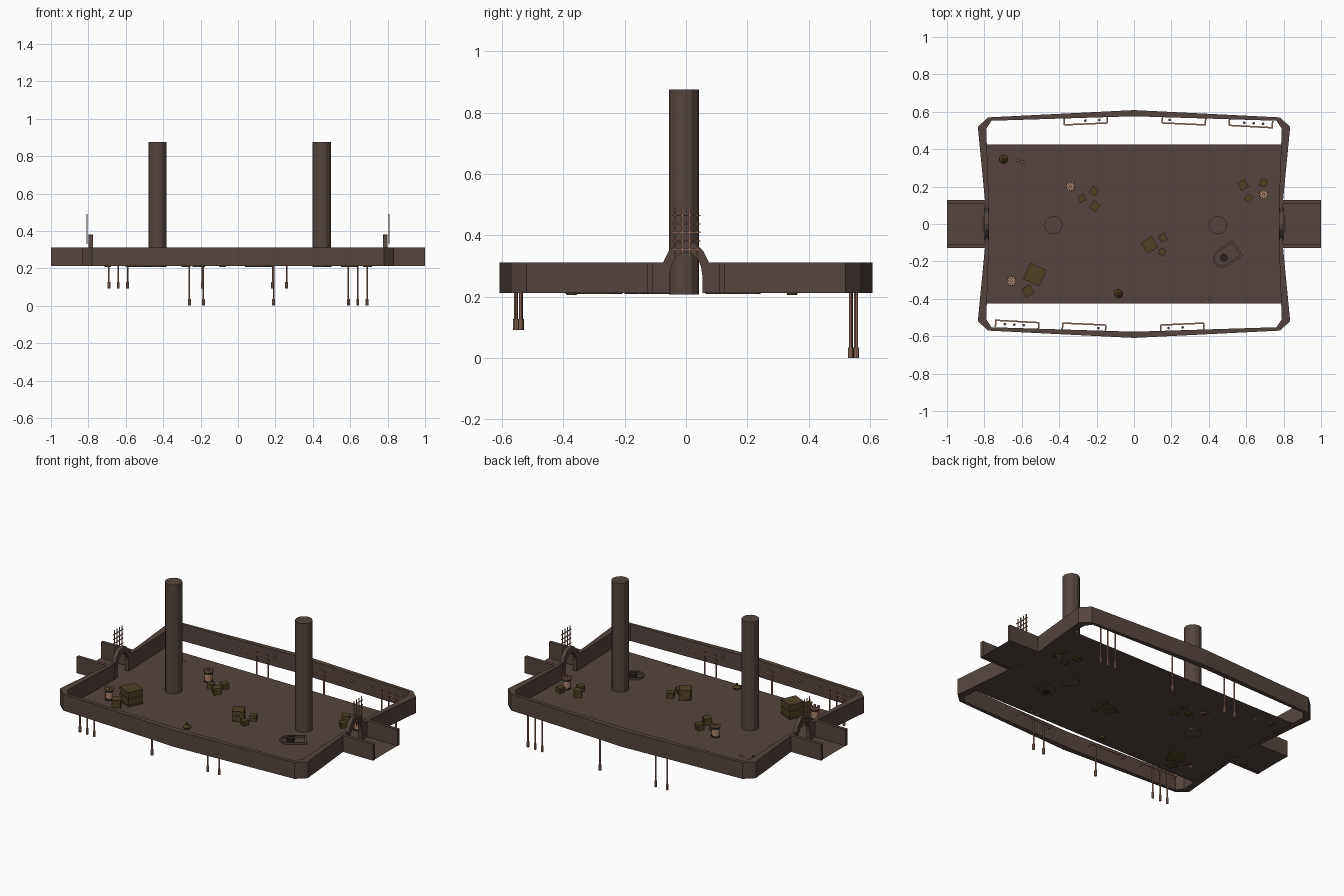
import bpy, bmesh, math
from mathutils import Matrix

if "Cube" in bpy.data.objects:
    bpy.data.objects.remove(bpy.data.objects["Cube"])

def mat(name, c):
    m = bpy.data.materials.new(name)
    m.diffuse_color = (*c, 1)
    m.use_nodes = True
    m.node_tree.nodes["Principled BSDF"].inputs["Base Color"].default_value = m.diffuse_color
    return m

STONE = mat("brown_stone", (0.089, 0.060, 0.050))
COPPER = mat("copper", (0.40, 0.22, 0.15))
OLIVE = mat("olive_wood", (0.078, 0.055, 0.018))
DARK = mat("dark_iron", (0.026, 0.018, 0.015))
Z0, Z1 = 0.212, 0.312          # floor level and wall top

def finish(name, bm, m):
    bmesh.ops.recalc_face_normals(bm, faces=bm.faces)
    me = bpy.data.meshes.new(name)
    bm.to_mesh(me)
    bm.free()
    me.materials.append(m)
    ob = bpy.data.objects.new(name, me)
    bpy.context.collection.objects.link(ob)
    return ob

def prism(bm, pts, vec):
    f = bm.faces.new([bm.verts.new(p) for p in pts])
    if vec:
        r = bmesh.ops.extrude_face_region(bm, geom=[f])
        vs = [v for v in r["geom"] if isinstance(v, bmesh.types.BMVert)]
        bmesh.ops.translate(bm, verts=vs, vec=vec)

def box(bm, c, s, rot=0):
    bmesh.ops.create_cube(bm, size=1, matrix=Matrix.Translation(c)
                          @ Matrix.Rotation(rot, 4, 'Z') @ Matrix.Diagonal((*s, 1)))

def cyl(bm, x, y, za, zb, r, r2=None, n=12):
    bmesh.ops.create_cone(bm, cap_ends=True, segments=n, radius1=r, radius2=r if r2 is None else r2,
                          depth=zb - za, matrix=Matrix.Translation((x, y, (za + zb) / 2)))

# floor slab with the two channel beds
q = [(0.79, 0.425), (0.78, 0.125), (1, 0.125)]
half = q + [(x, -y) for x, y in reversed(q)]
bm = bmesh.new()
prism(bm, [(x, y, Z0 + 0.002) for x, y in half + [(-x, -y) for x, y in half]], None)
finish("floor", bm, STONE)

# perimeter wall: one quarter mirrored on both axes
quarter = [(0, 0.609), (0.78, 0.57), (0.835, 0.52), (0.797, 0.127), (1, 0.127), (1, 0.107),
           (0.795, 0.107), (0.795, 0.07), (0.778, 0.07), (0.776, 0.13), (0.79, 0.51), (0.762, 0.552), (0, 0.576)]
bm = bmesh.new()
prism(bm, [(x, y, Z0) for x, y in quarter], (0, 0, Z1 - Z0))
wall = finish("perimeter_wall", bm, STONE)
md = wall.modifiers.new("mirror", 'MIRROR')
md.use_axis = (True, True, False)

# tall columns
for i, x in enumerate((-0.43, 0.448)):
    bm = bmesh.new()
    cyl(bm, x, -0.006, 0.207, 0.876, 0.049, n=12)
    finish("column_%d" % i, bm, STONE)

# gate arches and raised grates
for s, side in ((-1, "left"), (1, "right")):
    def arc(w, top):
        return [(w * math.cos(a), 0.27 + (top - 0.27) * math.sin(a))
                for a in (math.pi * k / 8 for k in range(9))]
    outline = [(0.085, Z0)] + arc(0.08, 0.382) + [(-0.085, Z0), (-0.053, Z0)]
    outline += list(reversed(arc(0.053, 0.345))) + [(0.053, Z0)]
    bm = bmesh.new()
    prism(bm, [(s * 0.775, y, z) for y, z in outline], (s * 0.023, 0, 0))
    finish("gate_arch_" + side, bm, STONE)
    bm = bmesh.new()
    for y in (-0.036, -0.012, 0.012, 0.036):
        box(bm, (s * 0.807, y, 0.41), (0.005, 0.004, 0.16))
    for z in (0.355, 0.382, 0.41, 0.437, 0.465):
        box(bm, (s * 0.807, 0, z), (0.005, 0.095, 0.004))
    finish("gate_grate_" + side, bm, COPPER)

# rails on the long walls with hanging rods; the back is the front turned half round
for s, side, zb in ((1, "front", 0.092), (-1, "back", 0.0)):
    for k, (cx, wy, slope, rods) in enumerate((
            (-0.625, -0.556, -0.055, (-0.69, -0.64, -0.59)),
            (-0.267, -0.57, -0.045, (-0.19,)),
            (0.258, -0.57, 0.045, (0.185, 0.26)))):
        bm = bmesh.new()
        a = math.atan(slope)
        d = 0.035
        box(bm, (s * cx, s * (wy + d), 0.275), (0.235, 0.008, 0.008), a)
        for e in (-0.115, 0.115):
            box(bm, (s * (cx + e), s * (wy + e * slope + d / 2), 0.275), (0.008, d, 0.008), a)
        for x in rods:
            y = wy + 0.017 + (x - cx) * slope
            cyl(bm, s * x, s * y, zb, 0.28, 0.0045, n=6)
            cyl(bm, s * x, s * y, zb, zb + 0.035, 0.0075, n=8)
        finish("%s_rail_%d" % (side, k), bm, COPPER)

# crates with raised edge battens
crates = [(-0.53, -0.27, 0.095, -25), (-0.567, -0.358, 0.052, 30), (0.083, -0.112, 0.068, 30),
          (0.155, -0.073, 0.04, 25), (0.15, -0.15, 0.036, -25), (-0.214, 0.176, 0.04, -30),
          (-0.278, 0.137, 0.036, 25), (-0.21, 0.096, 0.046, -40), (0.583, 0.208, 0.046, 30),
          (0.692, 0.22, 0.038, -15), (0.613, 0.138, 0.038, -35)]
for i, (x, y, w, deg) in enumerate(crates):
    bm = bmesh.new()
    a = math.radians(deg)
    box(bm, (x, y, 0.208 + w / 2), (w * 0.94, w * 0.94, w), a)
    for t in (0.08, 0.5, 0.92):
        box(bm, (x, y, 0.208 + w * t), (w, w, w * 0.16), a)
    finish("crate_%d" % i, bm, OLIVE)

# barrels with a ring of copper studs on the lid
for i, (x, y) in enumerate(((-0.34, 0.2), (0.693, 0.158), (-0.655, -0.305))):
    bm = bmesh.new()
    cyl(bm, x, y, 0.212, 0.275, 0.022)
    cyl(bm, x, y, 0.275, 0.298, 0.008, n=8)
    for k in range(6):
        b = k * math.pi / 3
        box(bm, (x + 0.022 * math.cos(b), y + 0.022 * math.sin(b), 0.281), (0.014, 0.009, 0.012), b)
    finish("barrel_%d" % i, bm, COPPER)
    bm = bmesh.new()
    for z in (0.212, 0.262):
        cyl(bm, x, y, z, z + 0.01, 0.0245)
    finish("barrel_bands_%d" % i, bm, DARK)

# small round pots
for i, (x, y) in enumerate(((-0.697, 0.346), (-0.083, -0.373))):
    bm = bmesh.new()
    cyl(bm, x, y, 0.206, 0.225, 0.016, 0.023)
    cyl(bm, x, y, 0.225, 0.238, 0.023, 0.01)
    cyl(bm, x, y, 0.238, 0.247, 0.006, n=8)
    finish("pot_%d" % i, bm, OLIVE)

# low round-ended basin frame with a centre drum
def tomb(w, back, front):
    pts = [(back, w), (back, -w)]
    return pts + [(front + w * math.sin(t), -w * math.cos(t)) for t in (math.pi * k / 8 for k in range(9))]

M = Matrix.Translation((0.492, -0.17, Z0)) @ Matrix.Rotation(math.radians(215), 4, 'Z')
bm = bmesh.new()
o, n_ = tomb(0.05, -0.075, 0.025), tomb(0.038, -0.063, 0.025)
for k in range(len(o)):
    j = (k + 1) % len(o)
    prism(bm, [(*p, 0) for p in (o[k], o[j], n_[j], n_[k])], (0, 0, 0.014))
bm.transform(M)
finish("basin_frame", bm, STONE)
bm = bmesh.new()
cyl(bm, 0.48, -0.18, 0.208, 0.232, 0.021)
finish("basin_drum", bm, DARK)

# scattered copper fittings on the floor
bm = bmesh.new()
for x, y in ((-0.62, 0.34), (-0.595, 0.33), (0.36, -0.4), (0.405, -0.4)):
    cyl(bm, x, y, Z0, 0.222, 0.009, 0.006, n=8)
finish("floor_fittings", bm, COPPER)
